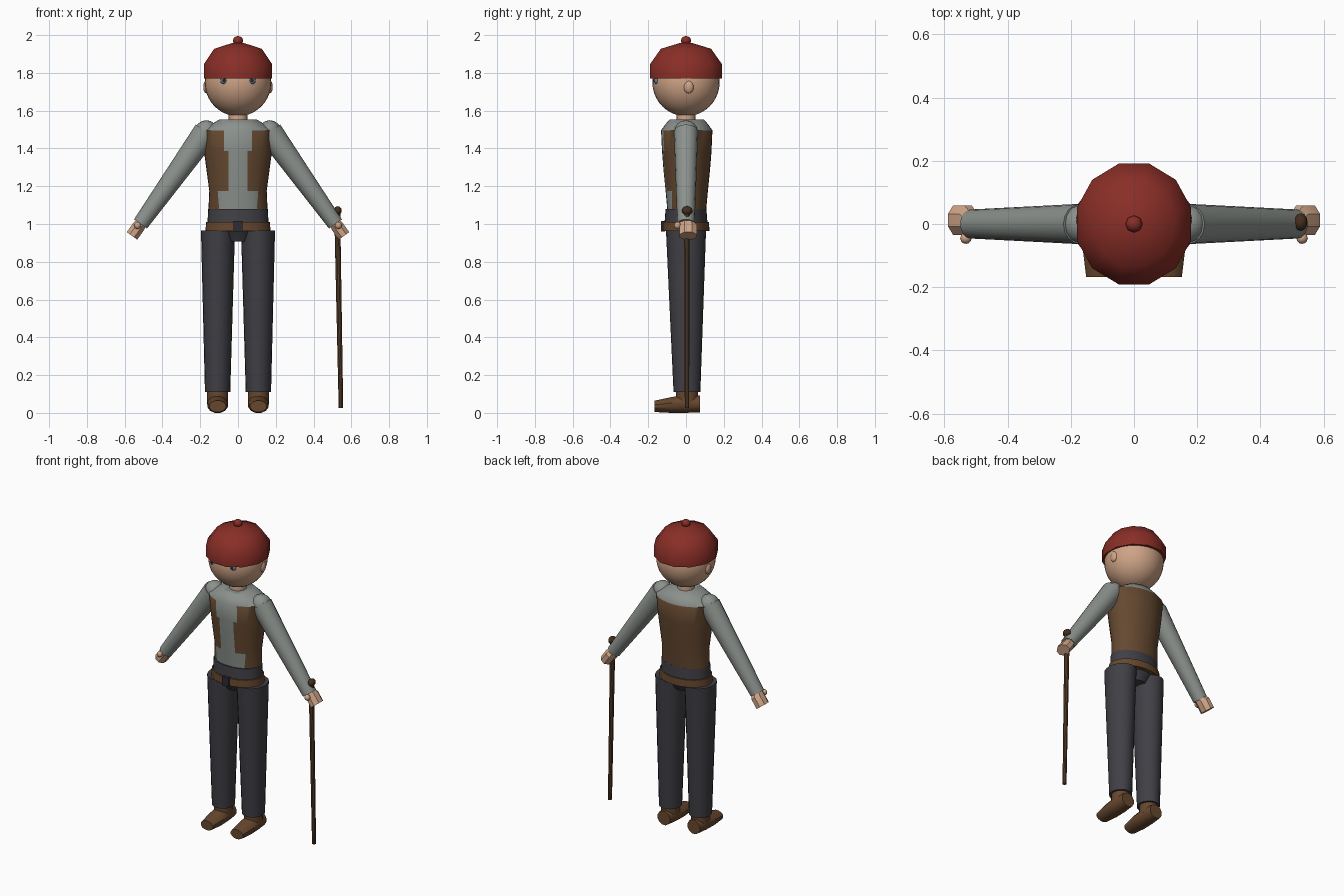
import bpy, bmesh, math
from mathutils import Vector, Matrix

if "Cube" in bpy.data.objects:
    bpy.data.objects.remove(bpy.data.objects["Cube"])

X, Y, Z = Vector((1, 0, 0)), Vector((0, 1, 0)), Vector((0, 0, 1))


def material(name, color):
    m = bpy.data.materials.new(name)
    m.diffuse_color = (*color, 1)
    m.use_nodes = True
    m.node_tree.nodes["Principled BSDF"].inputs["Base Color"].default_value = m.diffuse_color
    return m


RED = material("cap_red", (0.25, 0.027, 0.02))
SKIN = material("skin", (0.62, 0.37, 0.24))
SHIRT = material("shirt_grey", (0.26, 0.285, 0.265))
VEST = material("vest_brown", (0.13, 0.066, 0.03))
PANTS = material("trouser_charcoal", (0.05, 0.05, 0.06))
LEATHER = material("leather_brown", (0.135, 0.064, 0.027))
WOOD = material("cane_wood", (0.105, 0.053, 0.025))
KNOB = material("knob_wood", (0.06, 0.028, 0.013))
BLUE = material("eye_blue", (0.12, 0.2, 0.28))
BLACK = material("buckle_dark", (0.025, 0.025, 0.032))


def finish(name, bm, mats, angle=35):
    bmesh.ops.recalc_face_normals(bm, faces=bm.faces)
    me = bpy.data.meshes.new(name)
    bm.to_mesh(me)
    bm.free()
    ob = bpy.data.objects.new(name, me)
    bpy.context.collection.objects.link(ob)
    for m in mats:
        me.materials.append(m)
    bpy.ops.object.select_all(action='DESELECT')
    ob.select_set(True)
    bpy.context.view_layer.objects.active = ob
    bpy.ops.object.shade_smooth_by_angle(angle=math.radians(angle))
    return ob


def loft(rings, n, u=X, v=Y, turn=0.0):
    """Capped tube through elliptical rings (centre, radius along u, radius along v)."""
    bm = bmesh.new()
    loops = []
    for c, ru, rv in rings:
        angles = [2 * math.pi * (i + turn) / n for i in range(n)]
        loops.append([bm.verts.new(Vector(c) + u * ru * math.cos(a) + v * rv * math.sin(a))
                      for a in angles])
    for a, b in zip(loops, loops[1:]):
        for i in range(n):
            j = (i + 1) % n
            bm.faces.new((a[i], a[j], b[j], b[i]))
    bm.faces.new(loops[0][::-1])
    bm.faces.new(loops[-1])
    return bm


def tube(name, rings, n, mat, u=X, v=Y, turn=0.0, angle=35):
    return finish(name, loft(rings, n, u, v, turn), [mat], angle)


def ball(name, center, size, mat, seg=12, rows=8, angle=60):
    bm = bmesh.new()
    bmesh.ops.create_uvsphere(bm, u_segments=seg, v_segments=rows, radius=1,
                              matrix=Matrix.LocRotScale(Vector(center), None, Vector(size)))
    return finish(name, bm, [mat], angle)


# Head, neck and cap
ball("head", (0, 0, 1.755), (0.176, 0.178, 0.18), SKIN, 32, 20)
tube("neck", [((0, 0, 1.53), 0.052, 0.052), ((0, 0, 1.62), 0.048, 0.048)], 16, SKIN)
k = 1 / math.cos(math.pi / 12)
tube("cap", [((0, 0, z), r * k, r * 1.055 * k) for r, z in
             [(0.18, 1.775), (0.181, 1.85), (0.126, 1.932), (0.03, 1.963)]],
     12, RED, turn=0.5, angle=70)
ball("cap_button", (0, 0, 1.975), (0.027, 0.027, 0.025), RED, 8, 6)

# Shirt with the vest as a coloured region
torso_rings = [(1.07, 0.157, 0.102), (1.18, 0.152, 0.112), (1.3, 0.168, 0.124),
               (1.39, 0.18, 0.131), (1.5, 0.19, 0.136), (1.53, 0.145, 0.115),
               (1.557, 0.1, 0.092)]
bm = loft([((0, 0.004, z), rx, ry) for z, rx, ry in torso_rings], 32)
for co, no in [((x, 0, 0), X) for x in (-0.075, -0.05, 0.05, 0.075)] + [((0, -0.075, 0), Y)]:
    bmesh.ops.bisect_plane(bm, geom=bm.verts[:] + bm.edges[:] + bm.faces[:],
                           plane_co=co, plane_no=no)
for f in bm.faces:
    c = f.calc_center_median()
    opening = 0.075 if c.z > 1.39 else 0.05
    front_gap = c.y < 0 and abs(c.x) < opening
    front_hem = c.z < 1.18 and c.y < -0.075
    f.material_index = int(1.07 < c.z < 1.5 and not front_gap and not front_hem)
finish("torso", bm, [SHIRT, VEST], 50)

# Waistband, belt, buckle and hips
tube("waistband", [((0, 0, 0.98), 0.163, 0.116), ((0, 0, 1.083), 0.158, 0.108)], 32, PANTS)
tube("belt", [((0, 0, 0.968), 0.172, 0.124), ((0, 0, 1.015), 0.169, 0.122)], 32, LEATHER)
tube("hips", [((0, 0, 0.913), 0.07, 0.07), ((0, 0, 0.965), 0.11, 0.098),
              ((0, 0, 0.985), 0.15, 0.11)], 24, PANTS)
bm = bmesh.new()
bmesh.ops.create_cube(bm, size=1, matrix=Matrix.LocRotScale(
    Vector((0, -0.122, 0.992)), None, Vector((0.048, 0.02, 0.056))))
finish("buckle", bm, [BLACK])

# Paired parts
for s, side in ((-1, "left"), (1, "right")):
    ball(f"{side}_ear", (s * 0.168, 0.014, 1.73), (0.016, 0.027, 0.034), SKIN)
    ball(f"{side}_eye", (s * 0.074, -0.155, 1.763), (0.02, 0.014, 0.018), BLUE)
    ball(f"{side}_pupil", (s * 0.074, -0.165, 1.765), (0.009, 0.008, 0.009), BLACK, 8, 6)

    # Sleeve and hand share one axis
    shoulder, wrist = Vector((s * 0.168, 0, 1.492)), Vector((s * 0.516, 0, 1.005))
    axis = (wrist - shoulder).normalized()
    across = Y.cross(axis)
    ball(f"{side}_shoulder", shoulder, (0.062, 0.062, 0.062), SHIRT)
    tube(f"{side}_sleeve", [(shoulder, 0.068, 0.064), (wrist, 0.042, 0.046)],
         16, SHIRT, u=across)
    palm = Vector((0, 0.012, 0))
    tube(f"{side}_hand", [(wrist - axis * 0.02, 0.03, 0.035),
                          (wrist + palm + axis * 0.015, 0.037, 0.05),
                          (wrist + palm + axis * 0.078, 0.037, 0.05)],
         8, SKIN, u=across, turn=0.5)
    ball(f"{side}_thumb", (s * 0.532, -0.045, 0.997), (0.018, 0.018, 0.019), SKIN)

    # Trouser leg, ankle and shoe
    tube(f"{side}_trouser_leg", [((s * 0.106, 0, 0.97), 0.09, 0.106),
                                 ((s * 0.108, 0.005, 0.115), 0.067, 0.071)], 20, PANTS)
    tube(f"{side}_ankle", [((s * 0.108, 0.005, 0.05), 0.055, 0.058),
                           ((s * 0.108, 0.005, 0.125), 0.055, 0.058)], 16, LEATHER)
    tube(f"{side}_shoe", [((s * 0.108, 0.075, 0.052), 0.046, 0.046),
                          ((s * 0.108, 0.0, 0.053), 0.056, 0.05),
                          ((s * 0.108, -0.08, 0.046), 0.056, 0.043),
                          ((s * 0.108, -0.167, 0.039), 0.045, 0.031)],
         12, LEATHER, u=X, v=Z, turn=0.5)

# Walking cane with a round knob
tube("cane", [((0.545, 0.005, 0.03), 0.012, 0.012), ((0.525, 0.005, 1.08), 0.016, 0.016)],
     10, WOOD)
ball("cane_knob", (0.528, 0.006, 1.075), (0.021, 0.028, 0.024), KNOB)

# Tiny lift so the shoe soles rest on the ground
low = min((o.matrix_world @ v.co).z for o in bpy.data.objects for v in o.data.vertices)
for o in bpy.data.objects:
    o.location.z -= low
